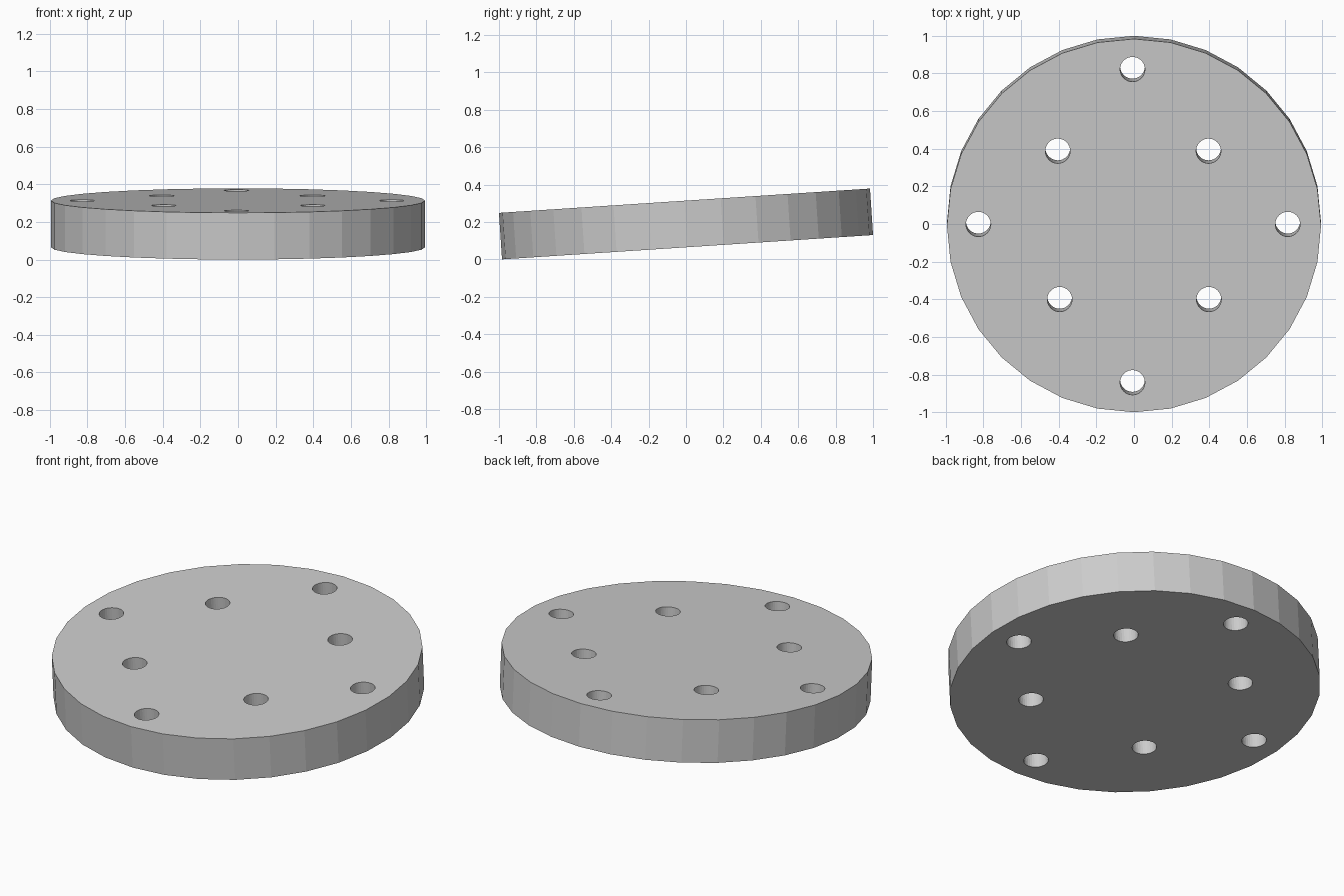
import bpy
import math

if "Cube" in bpy.data.objects:
    bpy.data.objects.remove(bpy.data.objects["Cube"])

RADIUS, THICK, HOLE_R = 0.994, 0.249, 0.066
TILT = math.radians(3.75)
CENTRE_Z = RADIUS * math.sin(TILT) + THICK / 2 * math.cos(TILT)


def cylinder(name, radius, depth, sides, location=(0, 0, 0)):
    bpy.ops.mesh.primitive_cylinder_add(vertices=sides, radius=radius, depth=depth, location=location)
    obj = bpy.context.object
    obj.name = name
    return obj


# Flat-faced disc, tilted up towards the back
disc = cylinder("disc", RADIUS, THICK, 32)
disc.location.z = CENTRE_Z
disc.rotation_euler.x = TILT

# Through holes: four near the rim, four halfway along the diagonals
holes = [(-0.008, 0.832), (-0.008, -0.836), (0.817, 0.007), (-0.827, 0.007),
         (0.396, 0.397), (-0.405, 0.397), (0.398, -0.393), (-0.395, -0.393)]
for i, (x, y) in enumerate(holes):
    cutter = cylinder(f"hole_cutter_{i + 1}", HOLE_R, THICK * 2, 32, (x, y, 0))
    cutter.parent = disc
    cutter.hide_render = True
    cutter.display_type = 'WIRE'
    cut = disc.modifiers.new(f"hole_{i + 1}", 'BOOLEAN')
    cut.operation = 'DIFFERENCE'
    cut.solver = 'EXACT'
    cut.object = cutter
